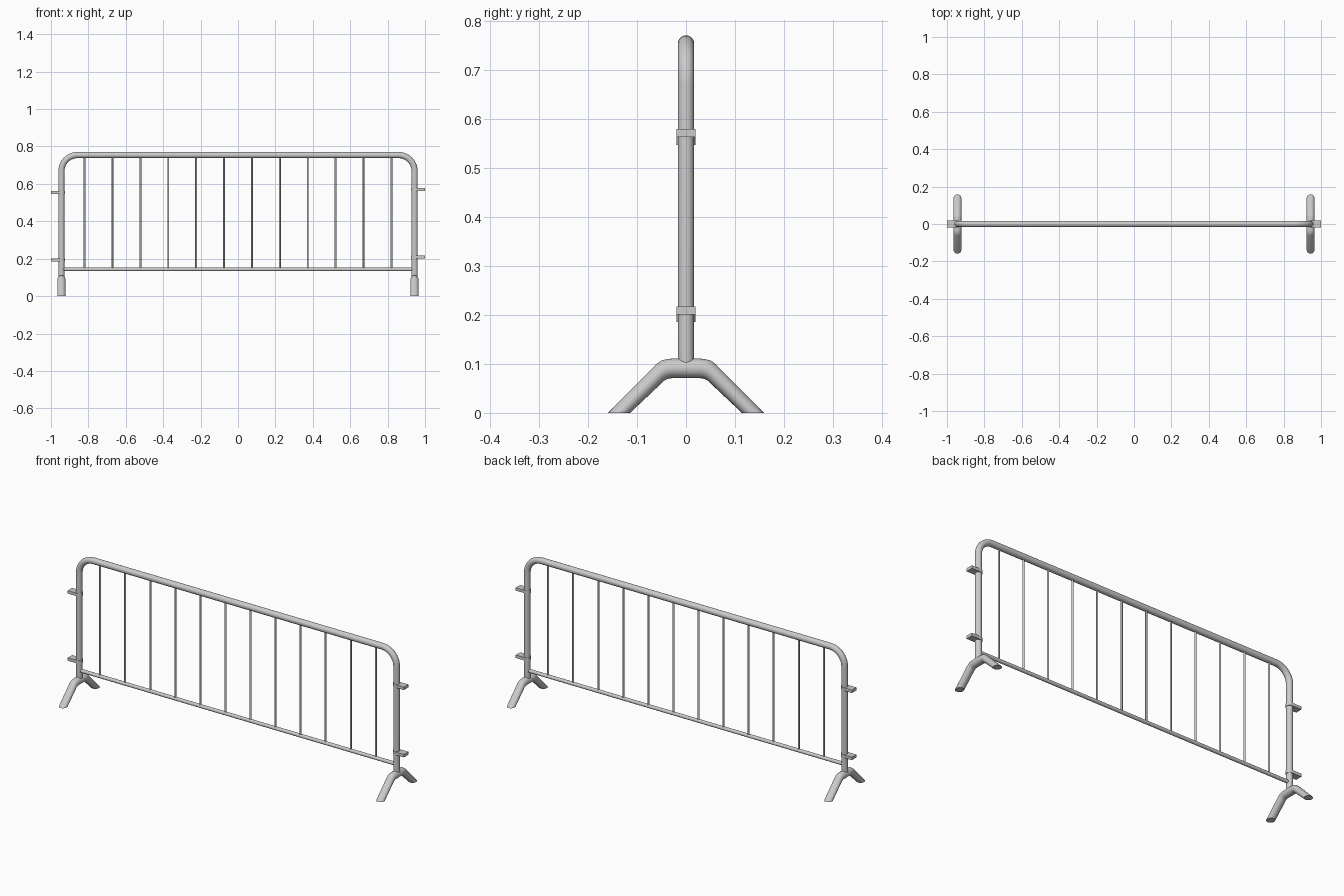
import bpy, math
from mathutils import Vector as V

if "Cube" in bpy.data.objects:
    bpy.data.objects.remove(bpy.data.objects["Cube"])

SEG = 24
POST_X, TOP_Z, TUBE_R, BEND_R = 0.944, 0.754, 0.0165, 0.085


def loft(name, rings):
    """Join equal-sized rings of points into a capped solid."""
    n = len(rings[0])
    verts = [p for ring in rings for p in ring]
    faces = [(i * n + j, i * n + (j + 1) % n, (i + 1) * n + (j + 1) % n, (i + 1) * n + j)
             for i in range(len(rings) - 1) for j in range(n)]
    faces += [tuple(reversed(range(n))), tuple(range(len(verts) - n, len(verts)))]
    mesh = bpy.data.meshes.new(name)
    mesh.from_pydata(verts, [], faces)
    obj = bpy.data.objects.new(name, mesh)
    bpy.context.collection.objects.link(obj)
    bpy.ops.object.select_all(action='DESELECT')
    obj.select_set(True)
    bpy.context.view_layer.objects.active = obj
    bpy.ops.object.mode_set(mode='EDIT')
    bpy.ops.mesh.select_all(action='SELECT')
    bpy.ops.mesh.normals_make_consistent(inside=False)
    bpy.ops.object.mode_set(mode='OBJECT')
    bpy.ops.object.shade_smooth_by_angle(angle=math.radians(40))
    return obj


def ring(center, a, b, n=SEG):
    """Ellipse of points with half-axes a and b."""
    return [center + a * math.cos(2 * math.pi * k / n) + b * math.sin(2 * math.pi * k / n)
            for k in range(n)]


def tube(name, path, r, n=SEG):
    """Round tube along a path lying in the XZ plane."""
    rings = []
    for i, p in enumerate(path):
        t = (path[min(i + 1, len(path) - 1)] - path[max(i - 1, 0)]).normalized()
        rings.append(ring(p, V((0, r, 0)), V((t.z, 0, -t.x)) * r, n))
    return loft(name, rings)


# Bent main frame
path = [V((-POST_X, 0, 0.095))]
for sx, start in ((-1, 180), (1, 90)):
    for k in range(11):
        a = math.radians(start - 9 * k)
        path.append(V((sx * (POST_X - BEND_R) + BEND_R * math.cos(a), 0,
                       TOP_Z - BEND_R + BEND_R * math.sin(a))))
path.append(V((POST_X, 0, 0.095)))
tube("main_frame", path, TUBE_R)

# Bottom rail and vertical bars
tube("bottom_rail", [V((-POST_X, 0, 0.143)), V((POST_X, 0, 0.143))], 0.0095)
for i in range(12):
    x = -0.82 + i * 1.64 / 11
    tube(f"bar_{i + 1}", [V((x, 0, 0.143)), V((x, 0, TOP_Z))], 0.005, 16)

# Bent feet, given by outer and inner outline points (y, z)
outer = [(0.025, 0.111), (0.038, 0.110), (0.050, 0.107), (0.061, 0.099), (0.159, 0)]
inner = [(0.025, 0.071), (0.033, 0.0705), (0.038, 0.0692), (0.044, 0.066), (0.114, 0)]
for side, sx in (("left", -1), ("right", 1)):
    half = []
    for o, i in zip(outer, inner):
        po, pi = V((0, *o)), V((0, *i))
        half.append(((po + pi) / 2, (po - pi) / 2))
    stations = [(V((0, -c.y, c.z)), V((0, -d.y, d.z))) for c, d in reversed(half)] + half
    loft(f"{side}_foot", [ring(c + V((sx * POST_X, 0, 0)), d, V((0.021, 0, 0)))
                          for c, d in stations])

# Connector clips wrapped round the posts
for side, sx, levels in (("left", -1, (0.186, 0.547)), ("right", 1, (0.201, 0.563))):
    outline = [(1.0, -0.019), (1.0, 0.019)]
    for k in range(13):
        a = math.radians(90 + 15 * k)
        outline.append((POST_X + 0.019 * math.cos(a), 0.019 * math.sin(a)))
    for level, z in zip(("lower", "upper"), levels):
        loft(f"{side}_{level}_clip",
             [[V((sx * x, y, h)) for x, y in outline] for h in (z, z + 0.016)])
